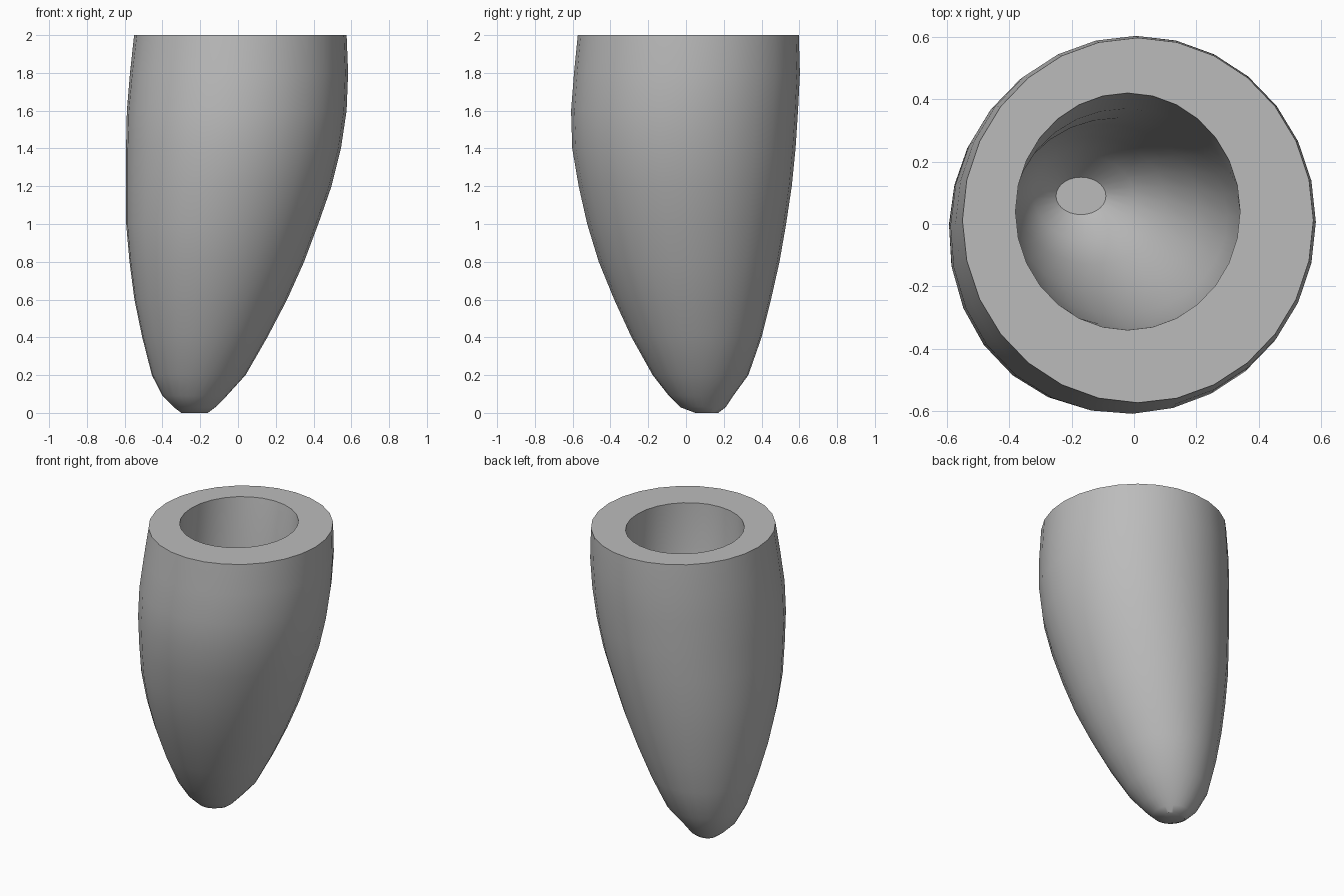
import bpy, bmesh
from math import sin, cos, pi, radians

if "Cube" in bpy.data.objects:
    bpy.data.objects.remove(bpy.data.objects["Cube"], do_unlink=True)

grey = bpy.data.materials.new("plain grey")
grey.use_nodes = True
grey.diffuse_color = (0.5, 0.5, 0.5, 1)
grey.node_tree.nodes["Principled BSDF"].inputs["Base Color"].default_value = (0.5, 0.5, 0.5, 1)

SIDES = 28

# height, x min, x max, y min, y max of each level
OUTER = [
    (0.0, -0.30, -0.16, 0.05, 0.17), (0.03, -0.34, -0.12, -0.03, 0.21),
    (0.09, -0.40, -0.06, -0.09, 0.25), (0.2, -0.455, 0.04, -0.175, 0.33),
    (0.4, -0.505, 0.155, -0.285, 0.40), (0.6, -0.545, 0.26, -0.375, 0.45),
    (0.8, -0.57, 0.35, -0.455, 0.495), (1.0, -0.587, 0.425, -0.515, 0.53),
    (1.2, -0.588, 0.495, -0.56, 0.56), (1.4, -0.588, 0.545, -0.595, 0.58),
    (1.6, -0.585, 0.575, -0.603, 0.593), (1.8, -0.57, 0.583, -0.59, 0.603),
    (2.0, -0.55, 0.575, -0.573, 0.597),
]
CAVITY = [
    (2.0, -0.38, 0.34, -0.34, 0.42), (1.7, -0.39, 0.34, -0.33, 0.37),
    (1.4, -0.40, 0.30, -0.29, 0.34), (1.1, -0.40, 0.21, -0.22, 0.32),
    (0.85, -0.37, 0.10, -0.13, 0.28), (0.7, -0.32, 0.0, -0.05, 0.22),
    (0.62, -0.25, -0.09, 0.03, 0.15),
]


def ring(bm, level, bulge):
    """One closed oval; the bulge swells its front right quarter at mid height."""
    z, x0, x1, y0, y1 = level
    verts = []
    for i in range(SIDES):
        a = 2 * pi * i / SIDES
        swell = 1 + bulge * sin(pi * z / 2) * max(0, cos(a - radians(228))) ** 4
        verts.append(bm.verts.new((
            (x0 + x1) / 2 + (x1 - x0) / 2 * cos(a) * swell,
            (y0 + y1) / 2 + (y1 - y0) / 2 * sin(a) * swell, z)))
    return verts


bm = bmesh.new()
# Outer wall, rim and cavity as one continuous skin
rings = [ring(bm, lv, 0.05) for lv in OUTER] + [ring(bm, lv, 0) for lv in CAVITY]
for low, high in zip(rings, rings[1:]):
    for i in range(SIDES):
        j = (i + 1) % SIDES
        bm.faces.new((low[i], low[j], high[j], high[i]))
# Closed tip and cavity floor
bm.faces.new(rings[0][::-1])
bm.faces.new(rings[-1])
bmesh.ops.recalc_face_normals(bm, faces=bm.faces)

mesh = bpy.data.meshes.new("hollow_tapered_body")
bm.to_mesh(mesh)
bm.free()
mesh.materials.append(grey)
body = bpy.data.objects.new("hollow_tapered_body", mesh)
bpy.context.collection.objects.link(body)

# Smooth walls with crisp rim edges
bpy.ops.object.select_all(action="DESELECT")
body.select_set(True)
bpy.context.view_layer.objects.active = body
bpy.ops.object.shade_smooth_by_angle(angle=radians(40))
